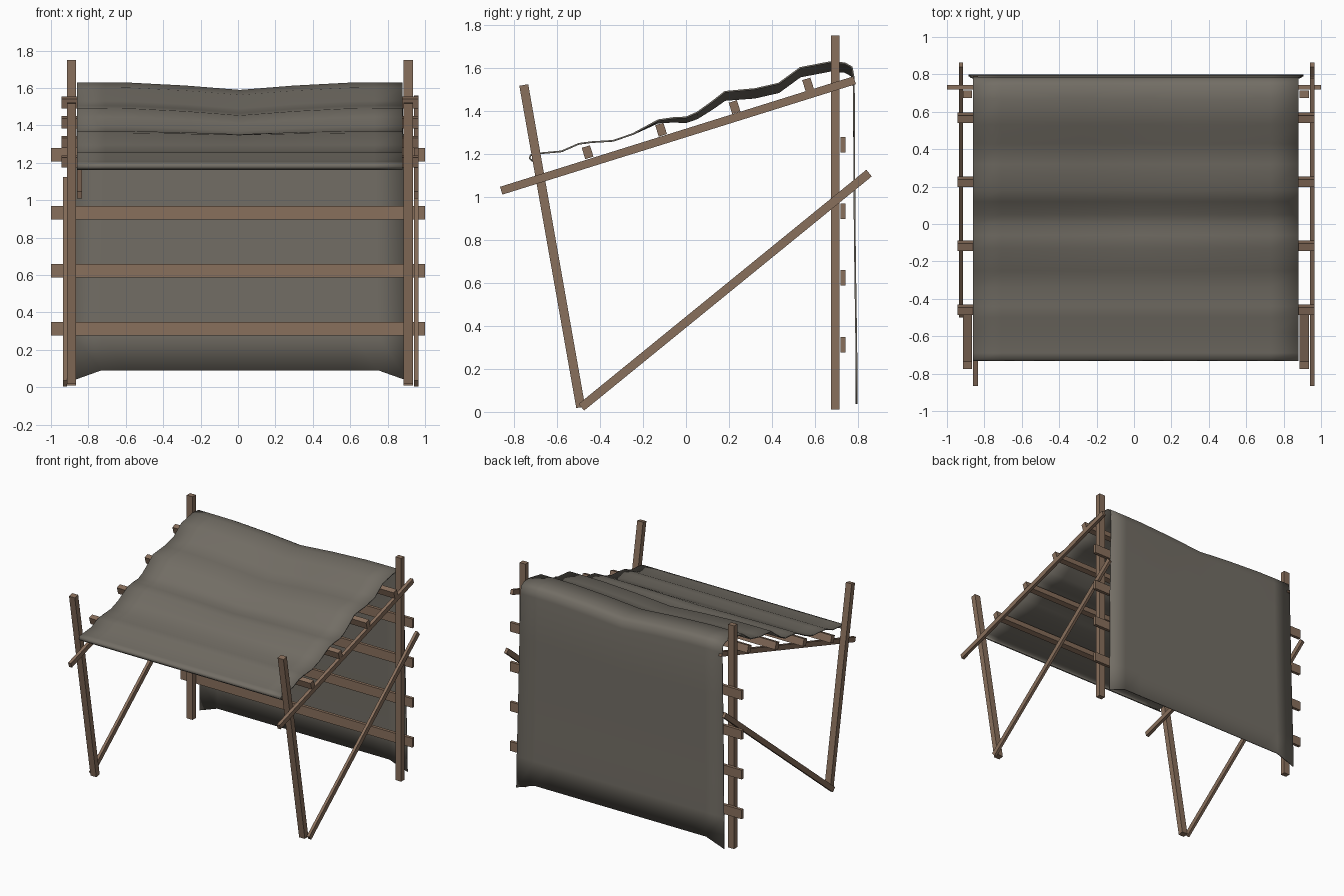
import bpy, math

if "Cube" in bpy.data.objects:
    bpy.data.objects.remove(bpy.data.objects["Cube"])


def material(name, rgb):
    m = bpy.data.materials.new(name)
    m.diffuse_color = (*rgb, 1)
    m.use_nodes = True
    m.node_tree.nodes["Principled BSDF"].inputs["Base Color"].default_value = m.diffuse_color
    return m


WOOD = material("weathered wood", (0.25, 0.16, 0.107))
CLOTH = material("grey canvas", (0.17, 0.155, 0.13))


def beam(name, x, width, p, q, thick):
    """Square-cut timber running from p to q in the y-z plane."""
    dy, dz = q[0] - p[0], q[1] - p[1]
    bpy.ops.mesh.primitive_cube_add(
        size=1, location=(x, (p[0] + q[0]) / 2, (p[1] + q[1]) / 2),
        rotation=(math.atan2(dz, dy), 0, 0))
    o = bpy.context.object
    o.name = name
    o.scale = (width, math.hypot(dy, dz), thick)
    o.data.materials.append(WOOD)
    return o


# Side frames: upright, leaning leg, rafter and diagonal brace
for side, x, brace_x in (("left", -0.89, -0.925), ("right", 0.91, 0.953)):
    beam(f"{side}_back_post", x, 0.05, (0.695, 0.01), (0.695, 1.75), 0.04)
    beam(f"{side}_front_leg", x, 0.05, (-0.49, 0.02), (-0.755, 1.52), 0.042)
    beam(f"{side}_rafter", x + 0.0425, 0.025, (-0.86, 1.028), (0.785, 1.542), 0.038)
    beam(f"{side}_brace", brace_x, 0.022, (-0.487, 0.02), (0.852, 1.11), 0.04)

# Battens lying across the rafters
slope = math.atan2(0.514, 1.645)
c, s = math.cos(slope), math.sin(slope)
for i in range(4):
    y = -0.458 + 0.342 * i
    z = 1.207 + 0.105 * i
    beam(f"roof_batten_{i + 1}", 0.01, 1.91,
         (y - 0.02 * c, z - 0.02 * s), (y + 0.02 * c, z + 0.02 * s), 0.055)

# Horizontal rails on the back posts
for i in range(4):
    z = 0.312 + 0.31 * i
    beam(f"back_rail_{i + 1}", 0, 2.0, (0.719, z), (0.743, z), 0.072)

# Canvas: side profile (y, z) running from the front lip over the ridge and down the back
roof = [(-0.715, 1.162), (-0.732, 1.178), (-0.725, 1.197), (-0.69, 1.205), (-0.58, 1.215),
        (-0.5, 1.25), (-0.44, 1.258), (-0.34, 1.264), (-0.25, 1.295), (-0.13, 1.36),
        (-0.06, 1.37), (0.0, 1.373), (0.05, 1.395), (0.12, 1.445), (0.18, 1.492),
        (0.32, 1.505), (0.43, 1.53), (0.53, 1.603), (0.67, 1.63), (0.74, 1.625),
        (0.775, 1.605)]
back = [(0.785, 1.55), (0.787, 1.2), (0.789, 0.85), (0.793, 0.55), (0.797, 0.28), (0.798, 0.09)]
columns = [(-0.87, 0), (-0.72, 0), (-0.58, 0.04), (-0.29, 0.42), (0, 1),
           (0.29, 0.42), (0.58, 0.04), (0.72, 0), (0.87, 0)]

verts = []
for y, z in roof + back:
    on_back = z < 1.56 and y > 0.78
    sag = 0.04 * min(1, max(0, (y + 0.25) / 0.45))
    flare = 1.0
    if on_back:
        sag *= max(0, (z - 0.85) / 0.7)
        flare = 1 + 0.03 * (1.55 - z) / 1.46
    for x, f in columns:
        corner = 0.055 if z < 0.1 and abs(x) > 0.8 else 0   # drooping lower corners
        verts.append((0.01 + x * flare, y, z - sag * f - corner))
n = len(columns)
faces = [(j * n + i, j * n + i + 1, (j + 1) * n + i + 1, (j + 1) * n + i)
         for j in range(len(roof + back) - 1) for i in range(n - 1)]
mesh = bpy.data.meshes.new("canvas_cover")
mesh.from_pydata(verts, [], faces)
mesh.materials.append(CLOTH)
mesh.shade_smooth()
canvas = bpy.data.objects.new("canvas_cover", mesh)
bpy.context.collection.objects.link(canvas)
thickness = canvas.modifiers.new("thickness", "SOLIDIFY")
thickness.thickness = 0.008
thickness.offset = -1
